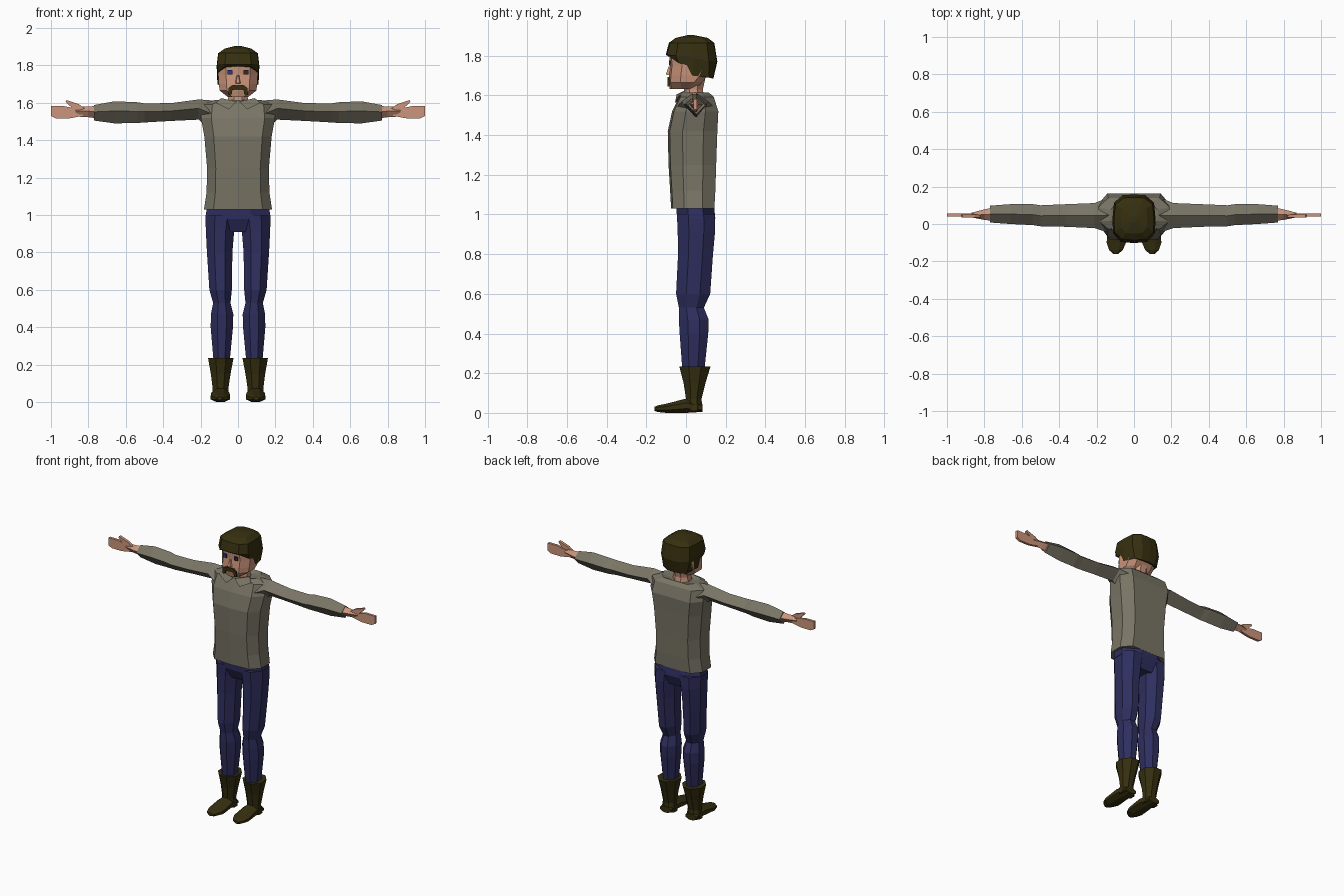
import bpy, bmesh


def material(name, rgb):
    m = bpy.data.materials.new(name)
    m.diffuse_color = (*rgb, 1)
    return m


JACKET = material("olive_grey_cloth", (0.19, 0.175, 0.13))
DENIM = material("navy_denim", (0.028, 0.028, 0.115))
LEATHER = material("dark_brown", (0.036, 0.028, 0.005))
SKIN = material("skin", (0.6, 0.3, 0.2))
BLUE = material("eye_blue", (0.02, 0.04, 0.2))
DARK = material("eye_dark", (0.035, 0.02, 0.025))


def finish(name, bm, mat):
    bmesh.ops.recalc_face_normals(bm, faces=bm.faces)
    me = bpy.data.meshes.new(name)
    bm.to_mesh(me)
    bm.free()
    me.materials.append(mat)
    ob = bpy.data.objects.new(name, me)
    bpy.context.collection.objects.link(ob)
    return ob


def loft(name, rings, mat):
    """Skin a list of equal-length point rings and cap both ends."""
    bm = bmesh.new()
    vs = [[bm.verts.new(p) for p in r] for r in rings]
    n = len(vs[0])
    for a, b in zip(vs, vs[1:]):
        for i in range(n):
            j = (i + 1) % n
            bm.faces.new((a[i], a[j], b[j], b[i]))
    bm.faces.new(vs[0])
    bm.faces.new(vs[-1])
    return finish(name, bm, mat)


def plate(name, pts, y0, y1, mat):
    """Outline in x, z given thickness along y."""
    return loft(name, [[(x, y, z) for x, z in pts] for y in (y0, y1)], mat)


def octagon(a0, a1, b0, b1, cut=0.3):
    u, v = (a1 - a0) * cut, (b1 - b0) * cut
    return [(a0 + u, b0), (a1 - u, b0), (a1, b0 + v), (a1, b1 - v),
            (a1 - u, b1), (a0 + u, b1), (a0, b1 - v), (a0, b0 + v)]


def z_ring(s, z, x0, x1, y0, y1, cut=0.3):
    return [(s * x, y, z) for x, y in octagon(x0, x1, y0, y1, cut)]


# Jacket body: half width, front and back at each height
def body_ring(z, w, f, b):
    d = b - f
    half = [(0.72 * w, f + 0.04 * d), (w, f + 0.3 * d), (w, b - 0.28 * d), (0.72 * w, b)]
    return ([(0, f, z)] + [(x, y, z) for x, y in half] + [(0, b, z)]
            + [(-x, y, z) for x, y in reversed(half)])


loft("jacket_body", [body_ring(*r) for r in (
    (1.03, .182, -.075, .143), (1.12, .168, -.08, .148), (1.25, .165, -.088, .152),
    (1.42, .18, -.092, .158), (1.52, .198, -.07, .163), (1.592, .19, -.035, .14),
    (1.615, .125, -.025, .115), (1.60, .065, -.01, .09))], JACKET)

# Pelvis joining the trouser legs
loft("trouser_seat", [z_ring(1, *r) for r in (
    (1.05, -.165, .165, -.05, .14), (.98, -.175, .175, -.045, .148),
    (.91, -.10, .10, -.01, .12))], DENIM)

for s, side in ((1, "left"), (-1, "right")):
    # Sleeve: diamond sections along x
    def diamond(x, z0, z1, y0, y1):
        zm, ym = z0 + 0.56 * (z1 - z0), (y0 + y1) / 2
        return [(s * x, ym, z1), (s * x, y0, zm), (s * x, ym, z0), (s * x, y1, zm)]

    loft(side + "_sleeve", [diamond(*r) for r in (
        (.13, 1.44, 1.612, -.05, .145), (.21, 1.51, 1.618, -.022, .112),
        (.36, 1.503, 1.598, -.015, .106), (.50, 1.495, 1.597, -.012, .10),
        (.54, 1.492, 1.603, -.006, .106), (.66, 1.49, 1.608, .0, .106),
        (.77, 1.505, 1.588, .008, .098))], JACKET)
    loft(side + "_wrist", [diamond(*r) for r in (
        (.74, 1.515, 1.585, .015, .09), (.80, 1.523, 1.58, .022, .078),
        (.87, 1.527, 1.578, .036, .06))], SKIN)
    # Hand and thumb
    plate(side + "_hand", [(s * x, z) for x, z in (
        (.83, 1.53), (.90, 1.517), (.975, 1.517), (1.0, 1.53),
        (1.0, 1.582), (.93, 1.582), (.88, 1.572), (.83, 1.572))], .039, .056, SKIN)
    plate(side + "_thumb", [(s * x, z) for x, z in (
        (.82, 1.57), (.885, 1.57), (.922, 1.606), (.917, 1.615), (.85, 1.592))],
        .034, .052, SKIN)

    # Trouser leg
    loft(side + "_trouser_leg", [z_ring(s, *r) for r in (
        (1.0, .005, .174, -.046, .147), (.92, .02, .172, -.042, .147),
        (.80, .03, .166, -.04, .136), (.60, .033, .153, -.05, .122),
        (.53, .04, .133, -.036, .09), (.47, .025, .145, -.036, .114),
        (.40, .027, .146, -.032, .112), (.21, .045, .13, -.018, .092))], DENIM)

    # Boot shaft and foot
    loft(side + "_boot_shaft", [z_ring(s, *r) for r in (
        (.235, .024, .16, -.034, .124), (.15, .04, .145, -.012, .098),
        (.07, .052, .135, .0, .078), (.01, .045, .142, .0, .084))], LEATHER)
    loft(side + "_boot_foot", [[(s * x, y, z) for x, z in octagon(x0, x1, z0, z1)]
         for y, x0, x1, z0, z1 in (
        (.084, .055, .135, .005, .045), (.0, .045, .143, .0, .072),
        (-.10, .043, .146, .0, .046), (-.14, .06, .133, .004, .038),
        (-.16, .085, .11, .01, .03))], LEATHER)

    # Pointed collar flap
    loft(side + "_collar", [[(s * .006, y - .012, 1.606), (s * .05, y - .02, 1.565),
                             (s * .12, y, 1.60), (s * .09, y + .03, 1.625)]
                            for y in (-.035, -.027)], JACKET)

# Neck
loft("neck", [z_ring(1, *r) for r in (
    (1.57, -.06, .06, -.012, .095), (1.63, -.052, .052, -.01, .085),
    (1.72, -.06, .06, -.01, .105))], SKIN)


# Head: half width, front, back per height
def head_ring(z, w, f, b):
    half = [(w * .6, f + .01), (w, f + .06), (w, b - .04), (w * .6, b)]
    return ([(0, f, z)] + [(x, y, z) for x, y in half] + [(0, b, z)]
            + [(-x, y, z) for x, y in reversed(half)])


loft("head", [head_ring(*r) for r in (
    (1.632, .055, -.082, .05), (1.665, .098, -.088, .08), (1.70, .103, -.086, .11),
    (1.75, .106, -.08, .13), (1.82, .104, -.085, .14))], SKIN)

# Nose wedge
loft("nose", [[(-.018, -.07, 1.70), (.018, -.07, 1.70), (.01, -.07, 1.75), (-.01, -.07, 1.75)],
              [(-.01, -.102, 1.705), (.01, -.102, 1.705), (.003, -.088, 1.745),
               (-.003, -.088, 1.745)]], SKIN)


# Hair cap with a lower edge stepping down behind the ears
def hair_ring(pts):
    mid = [(-x, y, z) for x, y, z in reversed(pts) if x > 0]
    return pts + mid


EDGE = [(0, -.09, 1.797), (.068, -.086, 1.797), (.108, -.04, 1.765), (.11, .005, 1.752),
        (.11, .03, 1.70), (.09, .115, 1.69), (.05, .135, 1.685), (0, .138, 1.685)]
BAND = [(0, -.102, 1.805), (.07, -.096, 1.805), (.112, -.05, 1.80), (.114, .0, 1.80),
        (.114, .04, 1.79), (.107, .115, 1.775), (.06, .154, 1.77), (0, .158, 1.77)]
CROWN = [(x * .93, .03 + (y - .03) * .88, 1.865) for x, y, z in BAND]
TOP = [(x * .62, .03 + (y - .03) * .62, 1.89) for x, y, z in BAND]
PEAK = [(x * .12, .025 + (y - .03) * .12, 1.904) for x, y, z in BAND]
loft("hair", [hair_ring(r) for r in (EDGE, BAND, CROWN, TOP, PEAK)], LEATHER)

# Eyes and moustache as thin plates
for x, name, mat in ((-.042, "right_eye", BLUE), (.042, "left_eye", DARK)):
    plate(name, [(x - .013, 1.75), (x + .013, 1.75), (x + .013, 1.776), (x - .013, 1.776)],
          -.085, -.077, mat)
plate("moustache", [(-.053, 1.645), (-.034, 1.645), (-.03, 1.668), (.03, 1.668),
                    (.034, 1.645), (.053, 1.645), (.05, 1.68), (.03, 1.694),
                    (-.03, 1.694), (-.05, 1.68)], -.092, -.084, LEATHER)
